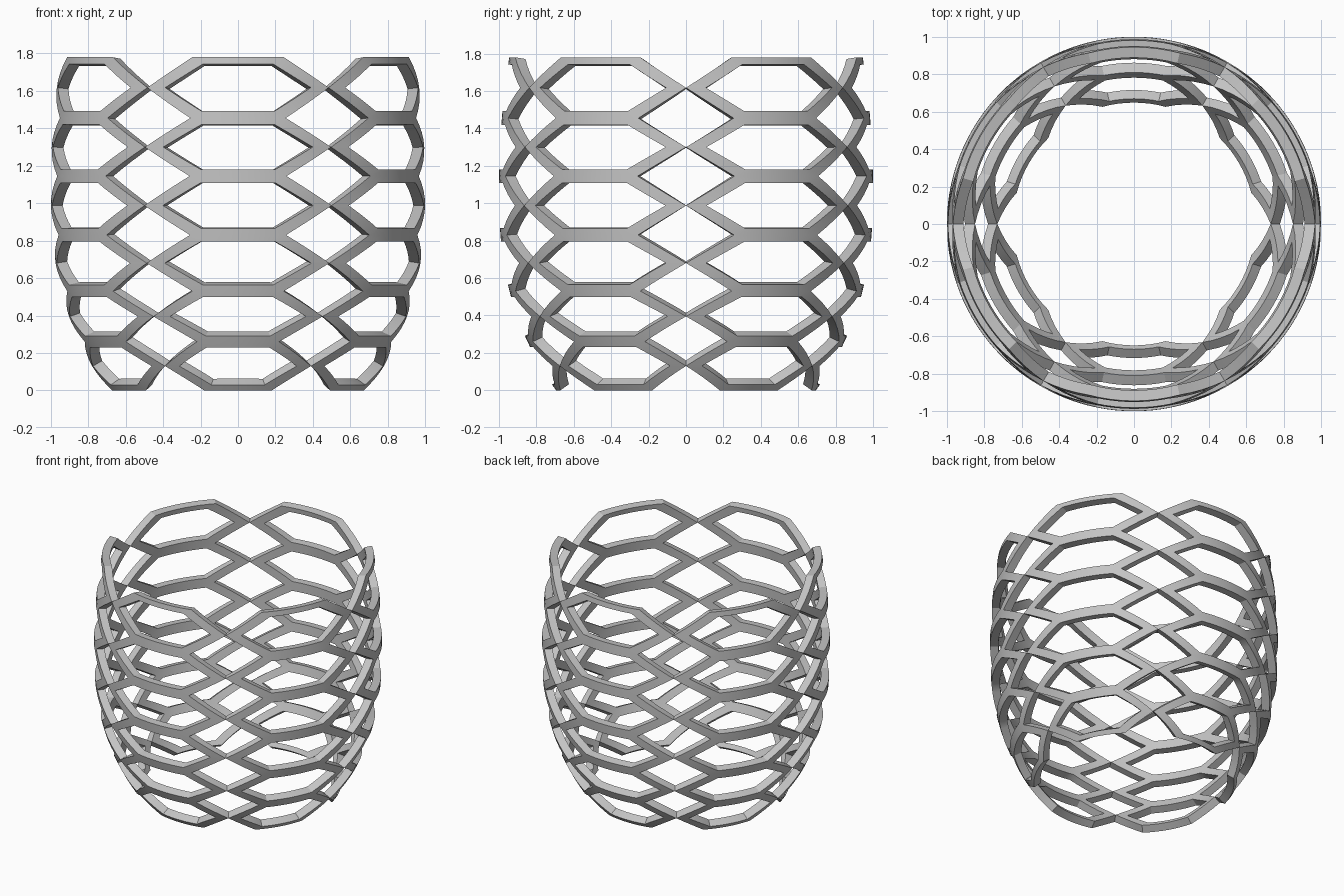
import bpy, bmesh
from math import sin, cos, radians

if "Cube" in bpy.data.objects:
    bpy.data.objects.remove(bpy.data.objects["Cube"])

COLUMNS = 6
LEVELS = [0, 0.26, 0.53, 0.83, 1.145, 1.455, 1.78]   # heights of the horizontal bars
BELLY = 1.09                                         # height of the widest point
THICKNESS = 0.057


def radius(z):
    """Barrel profile: strong taper below the belly, slight taper above."""
    if z < BELLY:
        return 1 - 0.305 * ((BELLY - z) / BELLY) ** 2.54
    return 1 - 0.055 * ((z - BELLY) / (LEVELS[-1] - BELLY)) ** 2


def on_barrel(row, column, angle, v):
    z = LEVELS[row] + v * (LEVELS[row + 1] - LEVELS[row])
    a = radians(column * 360 / COLUMNS - 90 + angle)
    return radius(z) * cos(a), radius(z) * sin(a), z


def lerp(p, q, t):
    return p[0] + (q[0] - p[0]) * t, p[1] + (q[1] - p[1]) * t


def hexagon(side, corner, low):
    """Counter-clockwise hexagon in (angle, height fraction)."""
    return [(-corner, low), (corner, low), (side, 0.5),
            (corner, 1 - low), (-corner, 1 - low), (-side, 0.5)]


OUTER = hexagon(30, 15, 0)
INNER = hexagon(23.7, 11.5, 0.115)

# Hexagonal frames wrapped on the barrel, sharing bars between rows
bm = bmesh.new()
for row in range(len(LEVELS) - 1):
    for column in range(COLUMNS):
        for i in range(6):
            j = (i + 1) % 6
            steps = 8 if i in (0, 3) else 4
            for k in range(steps):
                a, b = k / steps, (k + 1) / steps
                corners = [lerp(OUTER[i], OUTER[j], a), lerp(OUTER[i], OUTER[j], b),
                           lerp(INNER[i], INNER[j], b), lerp(INNER[i], INNER[j], a)]
                bm.faces.new([bm.verts.new(on_barrel(row, column, *c)) for c in corners])
bmesh.ops.remove_doubles(bm, verts=bm.verts[:], dist=0.0005)

mesh = bpy.data.meshes.new("lattice_basket")
bm.to_mesh(mesh)
bm.free()
basket = bpy.data.objects.new("lattice_basket", mesh)
bpy.context.collection.objects.link(basket)

# Wall thickness grows inward
solid = basket.modifiers.new("wall", "SOLIDIFY")
solid.thickness = THICKNESS
solid.offset = -1

# Single grey material
grey = bpy.data.materials.new("plain_grey")
grey.use_nodes = True
grey.diffuse_color = (0.55, 0.55, 0.55, 1)
grey.node_tree.nodes["Principled BSDF"].inputs["Base Color"].default_value = (0.55, 0.55, 0.55, 1)
mesh.materials.append(grey)

bpy.context.view_layer.objects.active = basket
basket.select_set(True)
bpy.ops.object.modifier_apply(modifier=solid.name)
bpy.ops.object.shade_smooth_by_angle(angle=radians(30))
